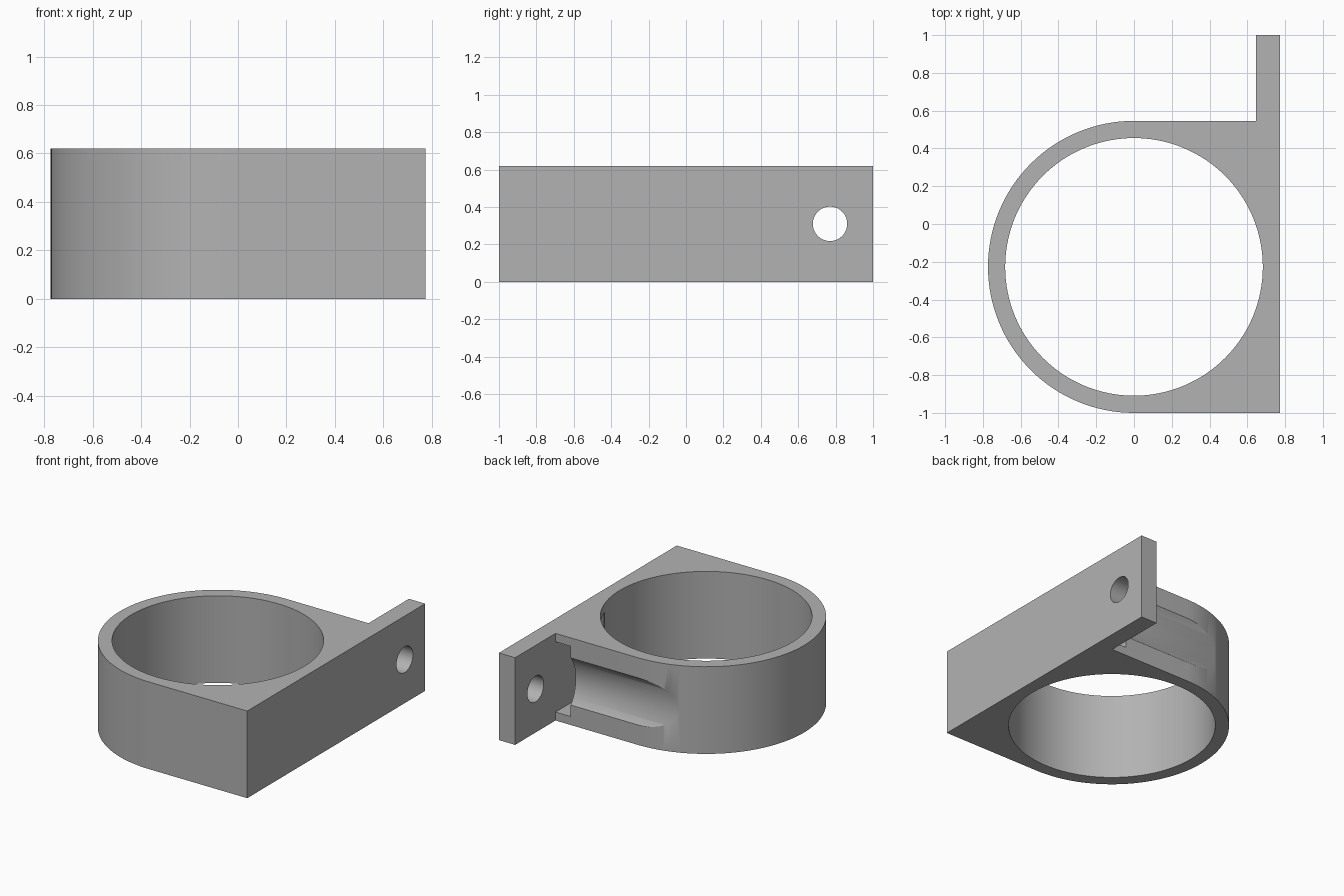
import bpy, bmesh, math
from mathutils import Matrix

cube = bpy.data.objects.get("Cube")
if cube:
    bpy.data.objects.remove(cube, do_unlink=True)

HEIGHT = 0.62
RING_Y = -0.227          # centre of the ring
OUTER, BORE = 0.773, 0.682
FLANGE_X = 0.645         # inner face of the mounting tab
HOLE_Y, HOLE_Z = 0.77, HEIGHT / 2

grey = bpy.data.materials.new("plain grey")
grey.use_nodes = True
grey.diffuse_color = (0.448, 0.448, 0.448, 1)
grey.node_tree.nodes["Principled BSDF"].inputs["Base Color"].default_value = grey.diffuse_color


def add_object(name, bm):
    bmesh.ops.recalc_face_normals(bm, faces=bm.faces)
    mesh = bpy.data.meshes.new(name)
    bm.to_mesh(mesh)
    bm.free()
    mesh.materials.append(grey)
    obj = bpy.data.objects.new(name, mesh)
    bpy.context.collection.objects.link(obj)
    return obj


def cylinder(name, radius, length, centre, axis, sides=96):
    bm = bmesh.new()
    turn = Matrix.Rotation(math.pi / 2, 4, 'Y') if axis == 'X' else Matrix()
    bmesh.ops.create_cone(bm, cap_ends=True, segments=sides, radius1=radius, radius2=radius,
                          depth=length, matrix=Matrix.Translation(centre) @ turn)
    return add_object(name, bm)


def box(name, low, high):
    bm = bmesh.new()
    size = [h - l for l, h in zip(low, high)]
    middle = [(h + l) / 2 for l, h in zip(low, high)]
    bmesh.ops.create_cube(bm, size=1, matrix=Matrix.Translation(middle) @ Matrix.Diagonal((*size, 1)))
    return add_object(name, bm)


def cut(body, cutter):
    cutter.hide_render = True
    mod = body.modifiers.new(cutter.name, 'BOOLEAN')
    mod.operation = 'DIFFERENCE'
    mod.solver = 'EXACT'
    mod.object = cutter
    bpy.ops.object.modifier_apply(modifier=mod.name)
    bpy.data.objects.remove(cutter, do_unlink=True)


# Body outline: half round on one side, square on the other, with a tab behind
steps = 64
outline = []
for i in range(steps + 1):
    a = math.pi / 2 + math.pi * i / steps
    outline.append((OUTER * math.cos(a), RING_Y + OUTER * math.sin(a)))
outline += [(OUTER, RING_Y - OUTER), (OUTER, 1), (FLANGE_X, 1), (FLANGE_X, RING_Y + OUTER)]

bm = bmesh.new()
base = bm.faces.new([bm.verts.new((x, y, 0)) for x, y in outline])
top = bmesh.ops.extrude_face_region(bm, geom=[base])
bmesh.ops.translate(bm, vec=(0, 0, HEIGHT),
                    verts=[v for v in top["geom"] if isinstance(v, bmesh.types.BMVert)])
body = add_object("clamp_ring_bracket", bm)
bpy.context.view_layer.objects.active = body
body.select_set(True)

# Round bore, screw hole, tool groove along the back, and slot beside the tab
cut(body, cylinder("bore", BORE, 2, (0, RING_Y, HOLE_Z), 'Z', 128))
cut(body, cylinder("screw_hole", 0.092, 0.4, (0.7, HOLE_Y, HOLE_Z), 'X', 48))
cut(body, cylinder("groove", 0.28, 1.6, (0.6 - 0.8, HOLE_Y, HOLE_Z), 'X'))
cut(body, box("slot", (0.525, 0, 0.06), (FLANGE_X, 0.7, HEIGHT - 0.06)))

bpy.ops.object.shade_smooth_by_angle(angle=math.radians(30))
